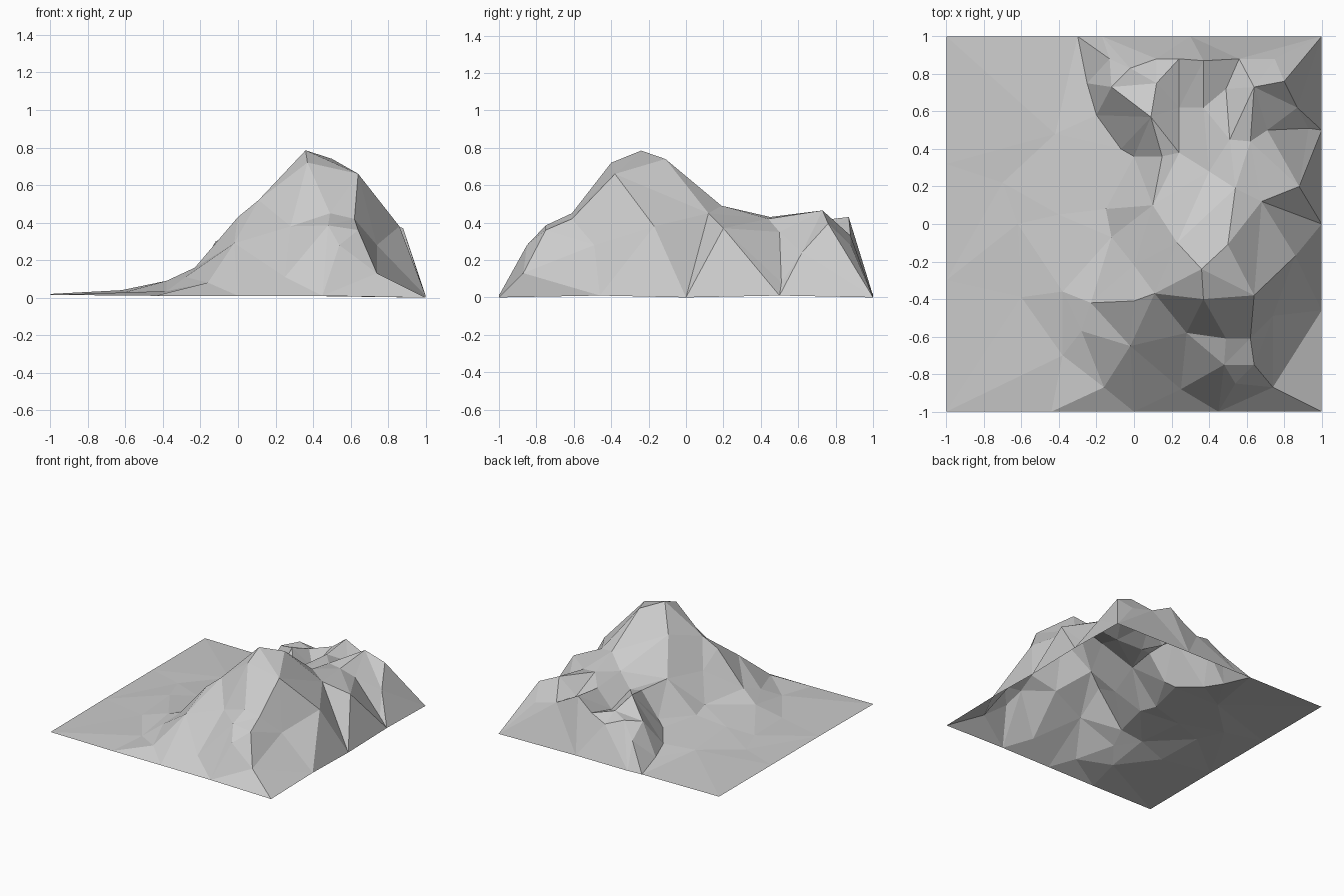
import bpy
from mathutils import Vector
from mathutils.geometry import delaunay_2d_cdt

points, creases = [], []


def line(*pts):
    """Add a crease line: its points stay joined by edges in the sheet."""
    start = len(points)
    points.extend(pts)
    creases.extend((i, i + 1) for i in range(start, len(points) - 1))


def spots(*pts):
    """Add loose height points."""
    points.extend(pts)


# Square border of the sheet, lying on the ground
line((-1, -1, .015), (-.44, -1, .01), (0, -1, .01), (.45, -1, .01), (1, -1, 0),
     (1, -.46, .01), (1, 0, 0), (1, .5, .01), (1, 1, 0),
     (.3, 1, .01), (-.17, 1, .01), (-.3, 1, .015), (-1, 1, .02))
line((-1, .32, .02), (-1, -.3, .02))

# Main summit ridge, running down to the northern rocks
line((.11, -.37, .52), (.36, -.24, .785), (.50, -.11, .74), (.54, .19, .49),
     (.51, .45, .43), (.49, .72, .34))
# South shoulder and its gully
line((.37, -.40, .72), (.64, -.38, .66), (.68, .12, .45), (.86, -.17, .38))
line((.28, -.58, .38), (.25, -.88, .11))
line((.49, -.61, .45), (.48, -.75, .385), (.54, -.85, .28))
spots((.62, -.61, .42), (.74, -.49, .28), (.74, -.87, .13), (.88, .20, .37),
      (.23, -.10, .60), (.64, -.75, .36))

# Northern crags: three spurs with dips between
line((.62, .44, .42), (.64, .73, .465), (.56, .88, .33))
line((.40, .28, .40), (.37, .62, .40), (.37, .87, .43))
line((.24, .38, .33), (.24, .62, .26), (.24, .88, .33))
line((.15, .36, .34), (.09, .57, .40), (-.12, .73, .30), (-.13, .88, .20))
spots((.12, .75, .33), (.12, .88, .27), (-.02, .83, .32), (.71, .50, .35),
      (.93, .51, .08), (.87, .62, .24), (.80, .76, .395), (.75, .88, .28))

# Foot of the slope on the west side
line((-.25, .75, .05), (-.20, .58, .08), (-.07, .40, .11), (0, .36, .146),
     (-.15, .08, .11), (-.12, -.07, .13))
spots((0, -.41, .43), (-.23, -.42, .16), (-.02, -.65, .29), (-.16, -.87, .08),
      (-.28, -.57, .11), (-.38, -.36, .09), (-.38, -.70, .035), (-.60, -.39, .03),
      (-.62, 0, .04), (-.40, .05, .07), (-.70, .22, .03), (-.42, .48, .05),
      (.10, .10, .35), (0, -.22, .32))

# Triangulate from above, then lift each point to its height
co, _, faces, source, _, _ = delaunay_2d_cdt(
    [Vector(p[:2]) for p in points], creases, [], 0, 1e-5)
verts = []
for c, src in zip(co, source):
    near = src[0] if src else min(
        range(len(points)), key=lambda i: (Vector(points[i][:2]) - c).length)
    verts.append((c.x, c.y, points[near][2]))

mesh = bpy.data.meshes.new("mountain_terrain")
mesh.from_pydata(verts, [], [tuple(f) for f in faces])
mesh.update()
terrain = bpy.data.objects.new("mountain_terrain", mesh)
bpy.context.collection.objects.link(terrain)
